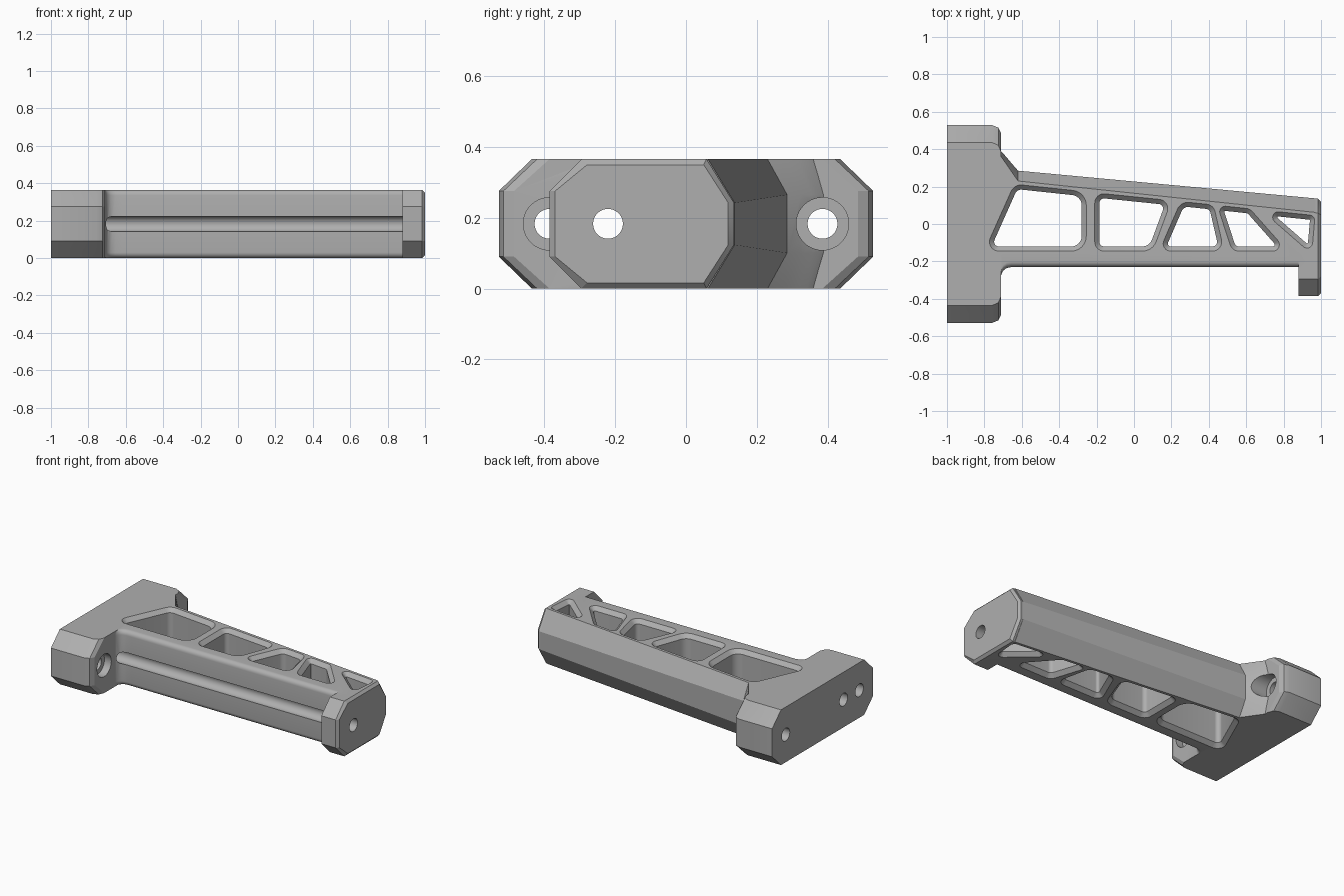
import bpy, bmesh, math
from mathutils import Vector

if "Cube" in bpy.data.objects:
    bpy.data.objects.remove(bpy.data.objects["Cube"], do_unlink=True)

H = 0.365
MID = H / 2

metal = bpy.data.materials.new("satin grey metal")
metal.use_nodes = True
GREY = (0.43, 0.43, 0.43, 1)
metal.diffuse_color = GREY
metal.node_tree.nodes["Principled BSDF"].inputs["Base Color"].default_value = GREY


def loft(name, sections):
    """Skin a closed solid through rings of equal point count."""
    bm = bmesh.new()
    rings = [[bm.verts.new(p) for p in ring] for ring in sections]
    n = len(rings[0])
    for a, b in zip(rings, rings[1:]):
        for i in range(n):
            j = (i + 1) % n
            bm.faces.new((a[i], a[j], b[j], b[i]))
    bm.faces.new(rings[0])
    bm.faces.new(rings[-1])
    bmesh.ops.recalc_face_normals(bm, faces=bm.faces)
    mesh = bpy.data.meshes.new(name)
    bm.to_mesh(mesh)
    bm.free()
    mesh.materials.append(metal)
    ob = bpy.data.objects.new(name, mesh)
    bpy.context.collection.objects.link(ob)
    return ob


def combine(target, tool, operation):
    mod = target.modifiers.new(operation.title(), 'BOOLEAN')
    mod.operation, mod.object, mod.solver = operation, tool, 'EXACT'
    bpy.context.view_layer.objects.active = target
    bpy.ops.object.modifier_apply(modifier=mod.name)
    bpy.data.objects.remove(tool, do_unlink=True)


def octagon(x, y0, y0_top, y1, y1_top, za, zb, d=0):
    """Cross-section with chamfered corners, mirrored about mid height."""
    upper = [(y1, zb), (y1_top, H - d), (y0_top, H - d), (y0, za)]
    lower = [(y, H - z) for y, z in reversed(upper)]
    return [Vector((x, y, z)) for y, z in upper + lower]


def beam_section(x, front, back, back_top, zb):
    """Beam cross-section: rounded front edges, chamfered back edges."""
    r = 0.03
    arc = [(front + r - r * math.sin(a), H - r + r * math.cos(a))
           for a in (math.radians(k * 15) for k in range(7))]
    upper = [(back, zb), (back_top, H)] + arc
    return [Vector((x, y, z)) for y, z in upper + [(y, H - z) for y, z in reversed(upper)]]


def cylinder(name, y, radius, x0, x1, n=40):
    ring = [(y + radius * math.cos(i * math.tau / n), MID + radius * math.sin(i * math.tau / n))
            for i in range(n)]
    return loft(name, [[Vector((x, *p)) for p in ring] for x in (x0, x1)])


def rounded(corners, radii, inset):
    """Inset polygon with arc corners; arcs keep their centres."""
    pts = [Vector(c) for c in corners]
    n = len(pts)
    area = sum(pts[i].x * pts[(i + 1) % n].y - pts[i].y * pts[(i + 1) % n].x for i in range(n))
    if area < 0:
        pts, radii = pts[::-1], radii[::-1]
    out = []
    for i, p in enumerate(pts):
        u = (p - pts[i - 1]).normalized()
        v = (pts[(i + 1) % n] - p).normalized()
        turn = math.atan2(u.x * v.y - u.y * v.x, u.dot(v))
        r = radii[i]
        centre = p - u * r * math.tan(turn / 2) + Vector((-u.y, u.x)) * r
        start = math.atan2(-u.x, u.y)
        for k in range(9):
            a = start + turn * k / 8
            out.append(centre + Vector((math.cos(a), math.sin(a))) * (r - inset))
    return out


# mounting plate with chamfered ends
plate = loft("mounting_arm", [
    octagon(x, -e, -t, e, t, 0.275, 0.275)
    for x, e, t in ((-1, 0.528, 0.435), (-0.757, 0.528, 0.435),
                    (-0.725, 0.515, 0.42), (-0.71, 0.485, 0.385))])

# tapered beam, flaring into the plate
sections = []
for x, front, back, top in ((-0.8, -0.29, 0.39, 0.37), (-0.712, -0.285, 0.39, 0.36),
                            (-0.708, -0.265, 0.385, 0.357), (-0.697, -0.247, 0.375, 0.341),
                            (-0.68, -0.235, 0.355, 0.317), (-0.655, -0.23, 0.325, 0.28)):
    sections.append(beam_section(x, front, back, top, 0.265))
sections.append(beam_section(-0.62, -0.23, 0.285, 0.23, 0.265))
sections.append(beam_section(0.97, -0.23, 0.137, 0.062, 0.242))
combine(plate, loft("beam", sections), 'UNION')

# end cap with a foot and bevelled outer face
combine(plate, loft("end_cap", [
    octagon(x, -0.385 + d, -0.295 + d, 0.135 - d, 0.058 - d / 2, 0.275, 0.242, d)
    for x, d in ((0.88, 0), (0.984, 0), (1, 0.016))]), 'UNION')

# lightening windows with chamfered rims
windows = [
    ([(-0.8, -0.145), (-0.64, 0.213), (-0.255, 0.172), (-0.255, -0.145)], [0.05, 0.06, 0.08, 0.08]),
    ([(-0.21, -0.145), (-0.21, 0.167), (0.2, 0.125), (0.1, -0.145)], [0.05, 0.05, 0.05, 0.08]),
    ([(0.135, -0.145), (0.25, 0.12), (0.425, 0.102), (0.482, -0.145)], [0.04, 0.06, 0.05, 0.05]),
    ([(0.445, 0.1), (0.525, -0.145), (0.82, -0.145), (0.62, 0.081)], [0.03, 0.05, 0.035, 0.05]),
    ([(0.68, 0.075), (0.968, 0.045), (0.95, -0.16)], [0.03, 0.03, 0.03]),
]
for corners, radii in windows:
    rings = []
    for z, inset in ((-0.01, -0.01), (0.025, 0.025), (H - 0.025, 0.025), (H + 0.01, -0.01)):
        rings.append([Vector((p.x, p.y, z)) for p in rounded(corners, radii, inset)])
    combine(plate, loft("window_cutter", rings), 'DIFFERENCE')

# screw holes with counterbores, and the long bore that opens as a front groove
for y in (-0.385, 0.385):
    combine(plate, cylinder("screw_hole", y, 0.042, -1.1, -0.6), 'DIFFERENCE')
    combine(plate, cylinder("counterbore", y, 0.074, -0.76, -0.5), 'DIFFERENCE')
combine(plate, cylinder("long_bore", -0.22, 0.042, -1.1, 1.1), 'DIFFERENCE')

bpy.ops.object.select_all(action='DESELECT')
plate.select_set(True)
bpy.context.view_layer.objects.active = plate
bpy.ops.object.shade_smooth_by_angle(angle=math.radians(24))
